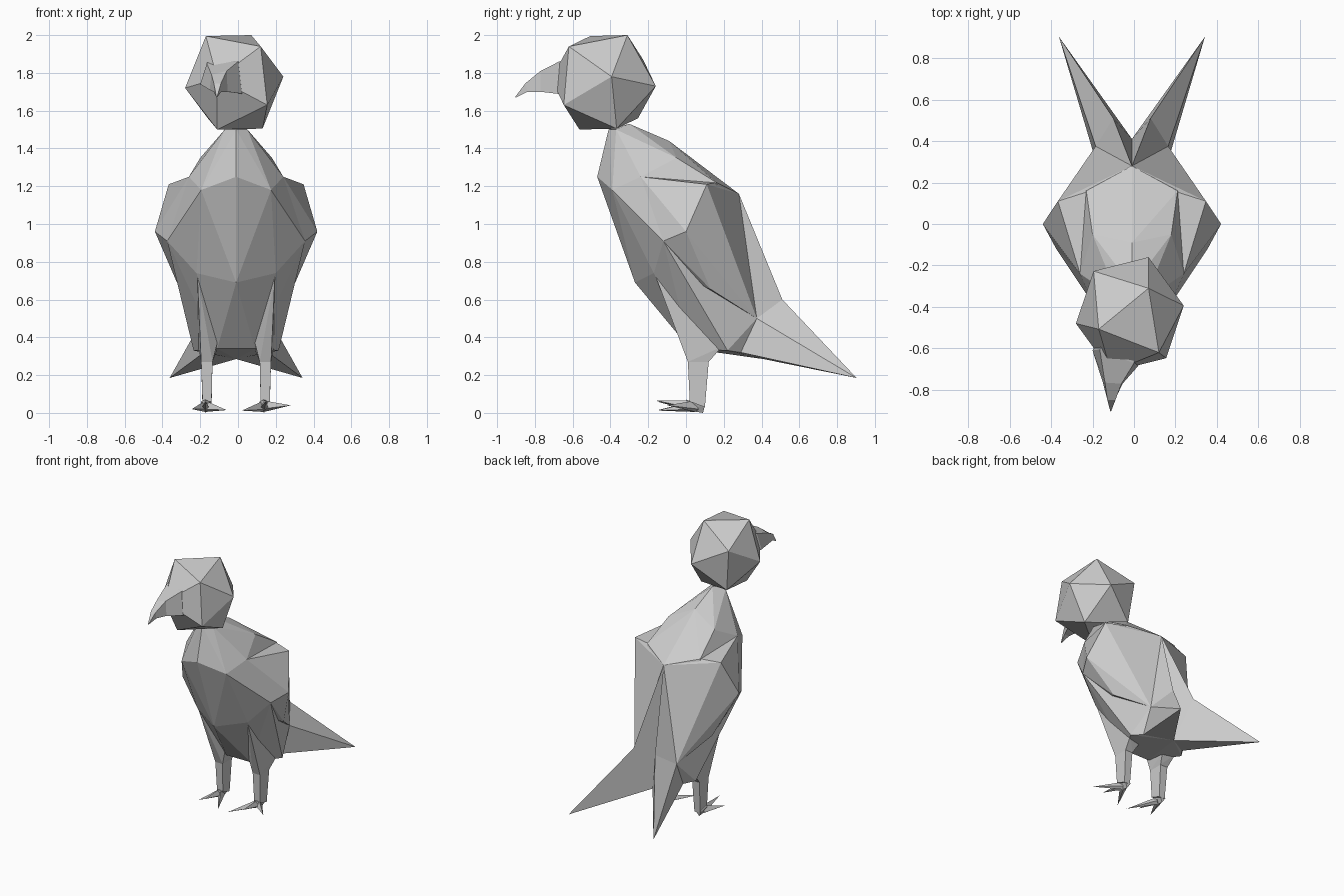
import bpy, bmesh
from mathutils import Vector

CX = -0.01  # the bird's own mirror plane sits slightly off x = 0


def finish(name, bm):
    bmesh.ops.recalc_face_normals(bm, faces=bm.faces[:])
    me = bpy.data.meshes.new(name)
    bm.to_mesh(me)
    bm.free()
    ob = bpy.data.objects.new(name, me)
    bpy.context.collection.objects.link(ob)
    return ob


def hull(name, pts):
    """Flat-faced convex solid around a few corner points."""
    bm = bmesh.new()
    for p in pts:
        bm.verts.new(p)
    res = bmesh.ops.convex_hull(bm, input=bm.verts[:])
    junk = {v for v in res["geom_interior"] + res["geom_unused"]
            if isinstance(v, bmesh.types.BMVert)}
    bmesh.ops.delete(bm, geom=list(junk), context='VERTS')
    return finish(name, bm)


def side(pts, s):
    return [(CX + s * x, y, z) for x, y, z in pts]


def loft(name, rings):
    """Skin through equal-length rings, capped at both ends."""
    bm = bmesh.new()
    vs = [[bm.verts.new(p) for p in r] for r in rings]
    n = len(vs[0])
    for a, b in zip(vs, vs[1:]):
        for i in range(n):
            j = (i + 1) % n
            bm.faces.new((a[i], a[j], b[j], b[i]))
    bm.faces.new(vs[0])
    bm.faces.new(vs[-1])
    return finish(name, bm)


# Head: tilted icosahedron from its six axes
c = Vector((-0.02, -0.437, 1.75))
axes = [(0.26, 0.043, 0.03), (0.09, 0.277, -0.02), (0.09, 0.127, 0.25),
        (-0.15, -0.07, 0.245), (0.175, -0.21, -0.12), (0.14, -0.183, 0.19)]
hull("head", [c + s * Vector(a) for a in axes for s in (1, -1)])

# Beak: hooked four-sided taper growing out of the face
loft("beak", [
    [(0.01, -0.60, 1.87), (0.04, -0.60, 1.68), (-0.17, -0.54, 1.72), (-0.15, -0.54, 1.88)],
    [(0.0, -0.672, 1.86), (0.02, -0.685, 1.69), (-0.20, -0.61, 1.74), (-0.165, -0.605, 1.85)],
    [(-0.06, -0.77, 1.81), (-0.055, -0.77, 1.70), (-0.15, -0.765, 1.71), (-0.14, -0.765, 1.79)],
    [(-0.09, -0.85, 1.745), (-0.088, -0.84, 1.70), (-0.128, -0.84, 1.70), (-0.128, -0.85, 1.745)],
    [(-0.111, -0.905, 1.672), (-0.111, -0.90, 1.67), (-0.114, -0.90, 1.67), (-0.114, -0.905, 1.672)]])

# Torso
torso = [(0, -0.41, 1.50), (0.06, -0.37, 1.50), (0, -0.30, 1.53),
         (0, -0.09, 1.44), (0.19, -0.05, 1.35), (0, -0.47, 1.25),
         (0.185, -0.39, 1.18), (0.25, -0.24, 1.25), (0.22, 0.16, 1.22),
         (0, 0.28, 1.16), (0.365, -0.12, 0.91), (0, -0.27, 0.69),
         (0.21, -0.17, 0.74), (0, 0.02, 0.34), (0.10, 0.02, 0.34),
         (0.225, 0.22, 0.33), (0.17, 0.29, 0.32), (0, 0.41, 0.285),
         (0.175, 0.375, 0.50)]
hull("torso", side(torso, 1) + side(torso, -1))

wing = [(0.25, -0.24, 1.25), (0.20, 0.16, 1.22), (0.357, 0.11, 1.21),
        (0.43, 0.0, 0.96), (0.365, -0.12, 0.91), (0.20, -0.1, 0.76),
        (0.298, 0.13, 0.655), (0.175, 0.375, 0.50), (0, 0.28, 1.16),
        (0.1, -0.2, 1.2)]
tail_join = [(0.09, 0.51, 0.60), (0.175, 0.375, 0.50), (0, 0.41, 0.285),
             (0.17, 0.29, 0.32)]
thigh = [(0.205, -0.16, 0.72), (0.20, 0.19, 0.35), (0.185, 0.0, 0.38),
         (0.10, 0.0, 0.37), (0.10, 0.17, 0.335)]
knee = [(0.125, 0.01, 0.27), (0.185, 0.01, 0.27),
        (0.185, 0.12, 0.27), (0.125, 0.12, 0.27)]
ankle = [(0.13, 0.02, 0.06), (0.178, 0.02, 0.06),
         (0.178, 0.10, 0.03), (0.13, 0.10, 0.03)]

# Toe tips differ per foot, as the feet point different ways
toes = {1: [(0.02, -0.15, 0.012), (0.15, -0.155, 0.065), (0.28, -0.10, 0.04)],
        -1: [(-0.245, -0.12, 0.02), (-0.17, -0.155, 0.06), (-0.06, -0.15, 0.015)]}

for s, label in ((1, "right"), (-1, "left")):
    hull(f"{label}_wing", side(wing, s))
    hull(f"{label}_tail_base", side(tail_join + [(0, 0.28, 1.16)], s))
    hull(f"{label}_tail_feather", side(tail_join + [(0.352, 0.903, 0.185)], s))
    hull(f"{label}_thigh", side(thigh + knee, s))
    hull(f"{label}_shank", side(knee + ankle, s))
    ax = CX - 0.008 + s * 0.155
    # Foot pad and three pointed toes
    hull(f"{label}_heel", [(ax - .024, .03, .06), (ax + .024, .03, .06),
                           (ax - .024, .10, .04), (ax + .024, .10, .04),
                           (ax, .09, 0.0), (ax, .0, .015), (ax, .0, .07)])
    for i, tip in enumerate(toes[s]):
        d = Vector((tip[0] - ax, tip[1] - 0.06, 0)).normalized()
        n = Vector((-d.y, d.x, 0)) * 0.024
        b = Vector((ax, 0.05, 0))
        hull(f"{label}_toe_{i + 1}", [b + n + Vector((0, 0, .02)), b - n + Vector((0, 0, .02)),
                                      b + Vector((0, 0, .065)), b + Vector((0, 0, .005)), tip])
